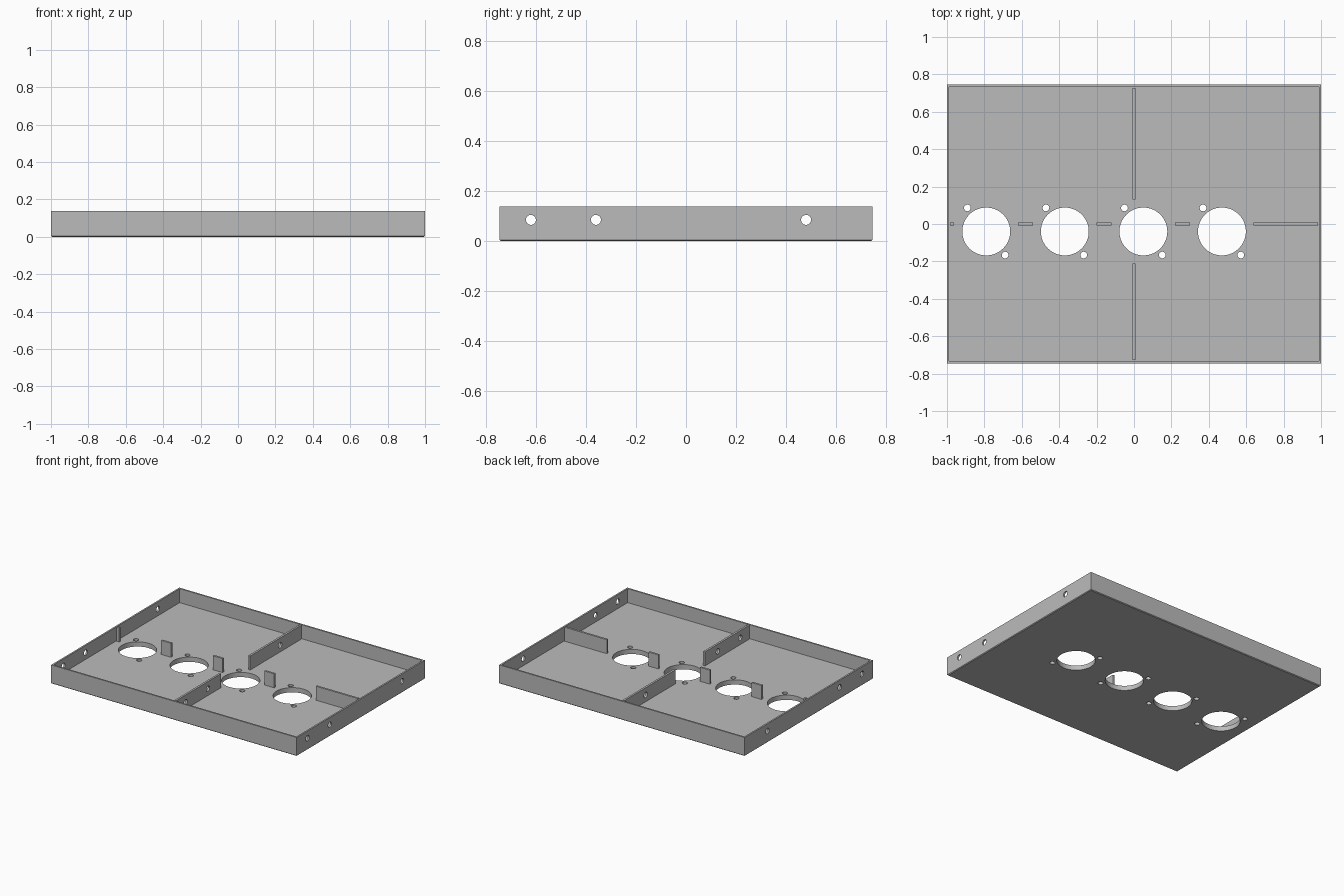
import bpy, bmesh, math
from mathutils import Matrix, Vector

cube = bpy.data.objects.get("Cube")
if cube:
    bpy.data.objects.remove(cube, do_unlink=True)

W, D, H = 1.0, 0.745, 0.138      # half width, half depth, height
WALL, FLOOR = 0.017, 0.035
RIB = 0.0075                     # half thickness of the dividers

grey = bpy.data.materials.new("grey plastic")
grey.use_nodes = True
grey.diffuse_color = (0.5, 0.5, 0.5, 1)
grey.node_tree.nodes["Principled BSDF"].inputs["Base Color"].default_value = (0.5, 0.5, 0.5, 1)


def make_object(name, bm):
    mesh = bpy.data.meshes.new(name)
    bmesh.ops.recalc_face_normals(bm, faces=bm.faces)
    bm.to_mesh(mesh)
    bm.free()
    mesh.materials.append(grey)
    obj = bpy.data.objects.new(name, mesh)
    bpy.context.collection.objects.link(obj)
    return obj


def box(x0, x1, y0, y1, z0, z1):
    bm = bmesh.new()
    centre = Vector((x0 + x1, y0 + y1, z0 + z1)) / 2
    size = Matrix.Diagonal((x1 - x0, y1 - y0, z1 - z0, 1))
    bmesh.ops.create_cube(bm, size=1, matrix=Matrix.Translation(centre) @ size)
    return bm


def drill(bm, centre, radius, length, sides, turn=Matrix()):
    bmesh.ops.create_cone(bm, cap_ends=True, segments=sides, radius1=radius,
                          radius2=radius, depth=length,
                          matrix=Matrix.Translation(centre) @ turn)


def cut(obj, cutter):
    mod = obj.modifiers.new("holes", 'BOOLEAN')
    mod.operation, mod.solver, mod.object = 'DIFFERENCE', 'EXACT', cutter
    bpy.context.view_layer.update()
    graph = bpy.context.evaluated_depsgraph_get()
    mesh = bpy.data.meshes.new_from_object(obj.evaluated_get(graph))
    obj.modifiers.clear()
    obj.data = mesh


# Tray: block with a fine chamfer round the bottom, hollowed from the top
bm = box(-W, W, -D, D, 0, H)
bottom = [e for e in bm.edges if all(v.co.z < 0.001 for v in e.verts)]
bmesh.ops.bevel(bm, geom=bottom, offset=0.005, segments=1, affect='EDGES')
top = max(bm.faces, key=lambda f: f.calc_center_median().z)
bmesh.ops.inset_region(bm, faces=[top], thickness=WALL)
top = min((f for f in bm.faces if f.calc_center_median().z > H - 0.001),
          key=lambda f: f.calc_center_median().length)
hollow = bmesh.ops.extrude_face_region(bm, geom=[top])
moved = [g for g in hollow["geom"] if isinstance(g, bmesh.types.BMVert)]
bmesh.ops.translate(bm, verts=moved, vec=(0, 0, FLOOR - H))
if top.is_valid:
    bmesh.ops.delete(bm, geom=[top], context='FACES_ONLY')
tray = make_object("tray", bm)

# Dividers across the depth
ix, iy = W - WALL, D - WALL
parts = [tray]
for name, y0, y1 in (("front_divider", -iy, -0.21), ("back_divider", 0.13, iy)):
    parts.append(make_object(name, box(-RIB, RIB, y0, y1, FLOOR, H)))

# Short tabs and the long divider along the width
for name, x0, x1 in (("right_stub", -ix, -0.963), ("tab_1", -0.62, -0.54),
                     ("tab_2", -0.20, -0.12), ("tab_3", 0.22, 0.30),
                     ("left_divider", 0.64, ix)):
    make_object(name, box(x0, x1, -RIB, RIB, FLOOR, H))

# Floor openings with two screw holes each, and holes through the side walls
bm = bmesh.new()
for i in range(4):
    x, y = -0.79 + 0.42 * i, -0.04
    drill(bm, (x, y, 0), 0.128, 0.12, 64)
    for s in (-1, 1):
        drill(bm, (x + s * 0.101, y - s * 0.126, 0), 0.018, 0.12, 24)
for y in (-0.62, -0.36, 0.48):
    drill(bm, (0, y, 0.085), 0.02, 2.2, 24, Matrix.Rotation(math.pi / 2, 4, 'Y'))
cutter = make_object("hole_cutter", bm)
cutter.hide_render = True
for part in parts:
    cut(part, cutter)
bpy.data.objects.remove(cutter, do_unlink=True)

# Smooth the hole walls, keep edges sharp
for part in parts:
    bpy.ops.object.select_all(action='DESELECT')
    part.select_set(True)
    bpy.context.view_layer.objects.active = part
    bpy.ops.object.shade_smooth_by_angle(angle=math.radians(30))
